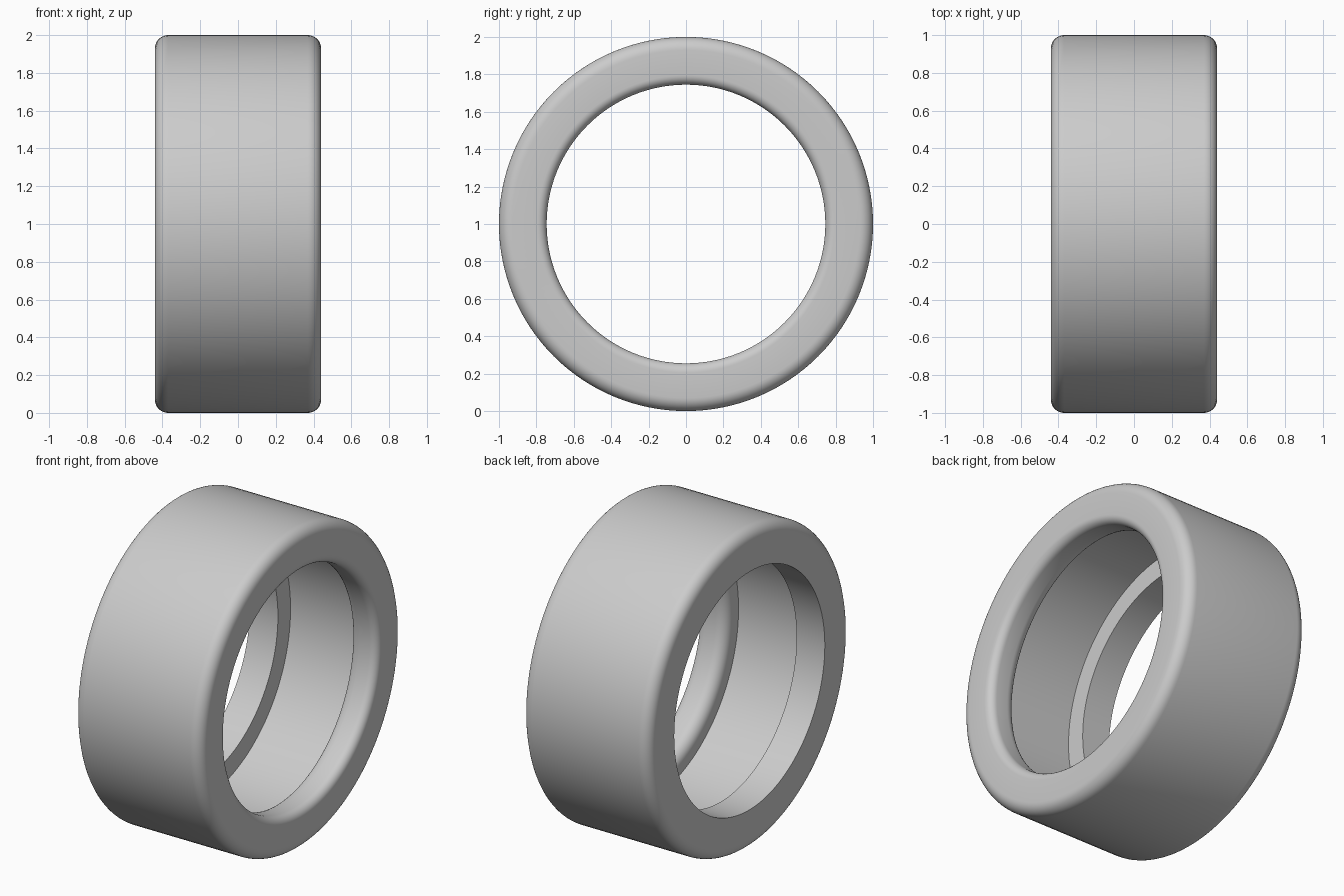
import bpy, bmesh, math
from mathutils import Vector, Matrix

cube = bpy.data.objects.get("Cube")
if cube:
    bpy.data.objects.remove(cube, do_unlink=True)

SEGMENTS = 128
HALF = 0.44      # half width along the axle
OUTER = 1.0      # outer radius
BORE = 0.87      # wide middle bore
LIP = 0.745      # narrow openings
SHOULDER = 0.245 # where the wide bore ends


def arc(cx, cr, radius, start, end, steps=8):
    """Fillet points (x, radius) around a centre, angles in degrees."""
    angles = [math.radians(start + (end - start) * i / steps) for i in range(steps + 1)]
    return [(cx + radius * math.cos(a), cr + radius * math.sin(a)) for a in angles]


# Cross-section: rounded outside, stepped bore, rounded lip on the +x side
ROUND, FRONT, BACK = 0.07, 0.05, 0.07
profile = (
    arc(-HALF + ROUND, OUTER - ROUND, ROUND, 180, 90)
    + arc(HALF - ROUND, OUTER - ROUND, ROUND, 90, 0)
    + arc(HALF - FRONT, LIP + FRONT, FRONT, 0, -90)
    + arc(SHOULDER + BACK, LIP + BACK, BACK, -90, -180)
    + [(SHOULDER, BORE), (-SHOULDER, BORE), (-SHOULDER, LIP), (-HALF, LIP)]
)

# Sweep the cross-section around the x axis
bm = bmesh.new()
rings = []
for i in range(SEGMENTS):
    turn = Matrix.Rotation(2 * math.pi * i / SEGMENTS, 3, 'X')
    rings.append([bm.verts.new(turn @ Vector((x, 0, r))) for x, r in profile])
for i, ring in enumerate(rings):
    after = rings[(i + 1) % SEGMENTS]
    for j in range(len(profile)):
        k = (j + 1) % len(profile)
        bm.faces.new((ring[j], ring[k], after[k], after[j]))
bmesh.ops.recalc_face_normals(bm, faces=bm.faces)
mesh = bpy.data.meshes.new("stepped_ring")
bm.to_mesh(mesh)
bm.free()

ring_object = bpy.data.objects.new("stepped_ring", mesh)
ring_object.location.z = OUTER
bpy.context.collection.objects.link(ring_object)

# Plain grey material
colour = (0.6, 0.6, 0.6, 1)
grey = bpy.data.materials.new("light_grey")
grey.use_nodes = True
grey.diffuse_color = colour
grey.node_tree.nodes["Principled BSDF"].inputs["Base Color"].default_value = colour
mesh.materials.append(grey)

# Smooth shading with sharp steps
bpy.ops.object.select_all(action='DESELECT')
ring_object.select_set(True)
bpy.context.view_layer.objects.active = ring_object
bpy.ops.object.shade_smooth_by_angle(angle=math.radians(30))
